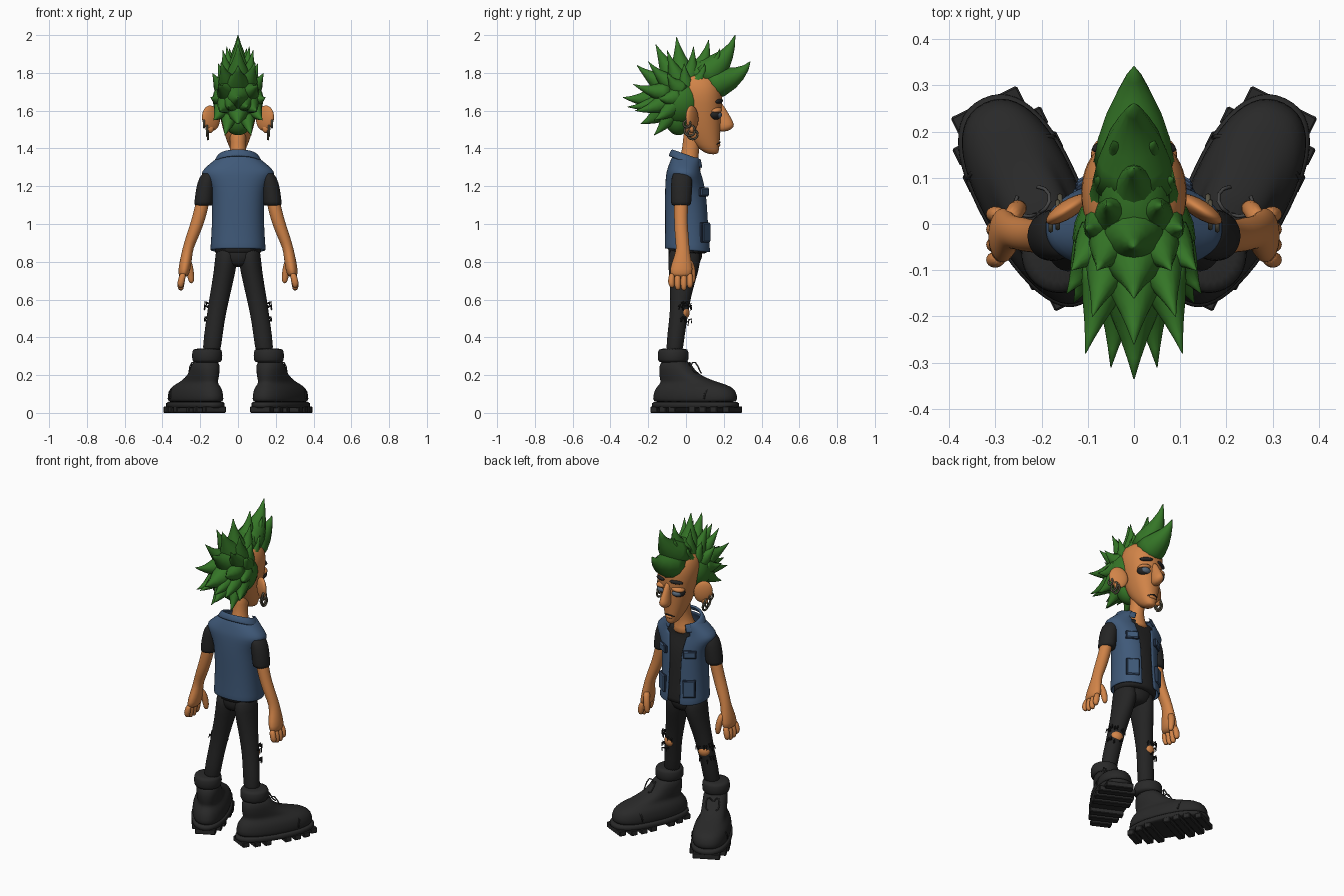
import bpy, bmesh, math, random
from mathutils import Vector, Matrix

if "Cube" in bpy.data.objects:
    bpy.data.objects.remove(bpy.data.objects["Cube"], do_unlink=True)
random.seed(4)


def material(name, r, g, b):
    m = bpy.data.materials.new(name)
    m.use_nodes = True
    m.diffuse_color = (r, g, b, 1)
    m.node_tree.nodes["Principled BSDF"].inputs["Base Color"].default_value = (r, g, b, 1)
    return m


SKIN = material("orange skin", .64, .23, .065)
HAIR = material("green hair", .035, .18, .02)
DENIM = material("blue denim", .05, .1, .19)
SEAM = material("dark denim seam", .02, .035, .07)
BLACK = material("black cloth", .018, .018, .018)
LEATHER = material("black leather", .022, .022, .022)
LACE = material("grey lace", .06, .06, .06)
METAL = material("dull metal", .1, .09, .06)
EYE = material("grey eye", .1, .14, .19)


def finish(name, bm, mat, mirror=False, smooth=1, solid=0, bevel=0):
    bmesh.ops.recalc_face_normals(bm, faces=bm.faces)
    me = bpy.data.meshes.new(name)
    bm.to_mesh(me)
    bm.free()
    me.materials.append(mat)
    ob = bpy.data.objects.new(name, me)
    bpy.context.scene.collection.objects.link(ob)
    if mirror:
        ob.modifiers.new("mirror", "MIRROR").use_mirror_merge = False
    if solid:
        mod = ob.modifiers.new("thickness", "SOLIDIFY")
        mod.thickness, mod.offset = solid, -1
    if bevel:
        ob.modifiers.new("bevel", "BEVEL").width = bevel
    else:
        me.shade_smooth()
        if smooth:
            sub = ob.modifiers.new("smooth", "SUBSURF")
            sub.levels = sub.render_levels = smooth
    return ob


def loft(name, rings, mat, power=2, taper=0, tilt=0, frame=Matrix(), cut=None, segs=24, **kw):
    """Skin over level oval rings given as (x, y, z, half width, half depth)."""
    bm = bmesh.new()
    loops = []
    for cx, cy, z, rx, ry in rings:
        loop = []
        for i in range(segs):
            a = math.tau * (i + .5) / segs
            c, s = math.cos(a), math.sin(a)
            x = math.copysign(abs(c) ** (2 / power), c) * rx * (1 + taper * s)
            y = math.copysign(abs(s) ** (2 / power), s) * ry
            loop.append(bm.verts.new(frame @ Vector((cx + x, cy + y, z - tilt * y))))
        loops.append(loop)
    for low, high in zip(loops, loops[1:]):
        for i in range(segs):
            j = (i + 1) % segs
            bm.faces.new((low[i], low[j], high[j], high[i]))
    if cut:
        gone = [f for f in bm.faces if cut(f.calc_center_median())]
        bmesh.ops.delete(bm, geom=gone, context="FACES")
    else:
        bm.faces.new(loops[0])
        bm.faces.new(loops[-1])
    return finish(name, bm, mat, **kw)


def place(at, size, turn=(0, 0, 0)):
    rot = Matrix.Identity(4)
    for angle, axis in zip(turn, "XYZ"):
        rot = Matrix.Rotation(math.radians(angle), 4, axis) @ rot
    return Matrix.Translation(at) @ rot @ Matrix.Diagonal((*size, 1))


def ball(name, at, size, mat, turn=(0, 0, 0), mirror=True):
    bm = bmesh.new()
    bmesh.ops.create_uvsphere(bm, u_segments=24, v_segments=14, radius=1, matrix=place(at, size, turn))
    return finish(name, bm, mat, mirror, smooth=0)


def sweep(bm, pts, radii, ref=(1, 0, 0), segs=8):
    """Round tube along a path, added to a mesh in progress."""
    pts = [Vector(p) for p in pts]
    loops = []
    for k, p in enumerate(pts):
        d = pts[min(k + 1, len(pts) - 1)] - pts[max(k - 1, 0)]
        u = d.cross(Vector(ref)).normalized()
        v = d.cross(u).normalized()
        loops.append([bm.verts.new(p + radii[k] * (u * math.cos(t) + v * math.sin(t)))
                      for t in (math.tau * i / segs for i in range(segs))])
    for low, high in zip(loops, loops[1:]):
        for i in range(segs):
            bm.faces.new((low[i], low[i - 1], high[i - 1], high[i]))
    bm.faces.new(loops[0])
    bm.faces.new(loops[-1])


# Boots, built along the foot and then turned outwards
FOOT = Matrix.Translation((.15, -.095, 0)) @ Matrix.Rotation(math.radians(-26), 4, "Z")
loft("boot_uppers", [(0, .158, .05, .104, .24), (0, .158, .07, .107, .243), (0, .158, .115, .105, .236),
                     (0, .152, .142, .09, .21), (0, .13, .16, .072, .168), (0, .085, .185, .072, .13),
                     (0, .05, .22, .07, .098), (0, .035, .29, .07, .075)],
     LEATHER, power=2.3, taper=.12, frame=FOOT, mirror=True)
loft("boot_soles", [(0, .16, .025, .108, .245), (0, .16, .028, .113, .25), (0, .16, .055, .113, .25),
                    (0, .16, .06, .108, .245)], LEATHER, power=2.3, taper=.12, frame=FOOT, mirror=True)
loft("boot_cuffs", [(0, .03, .265, .07, .073), (0, .03, .275, .081, .083), (0, .03, .33, .081, .083),
                    (0, .03, .342, .07, .073)], LEATHER, frame=FOOT, mirror=True)
bm = bmesh.new()
for k in range(8):
    y = -.055 + k * .062
    if k != 3:
        half = (.108 + .02 * (y - .16) / .25) * (1 - abs((y - .16) / .26) ** 3) ** .5
        bmesh.ops.create_cube(bm, size=1, matrix=FOOT @ place((0, y, .017), (half * 2, .042, .034)))
finish("sole_treads", bm, LEATHER, mirror=True, bevel=.004)

# Laces crossing the instep, with loose bow ends
bm = bmesh.new()
for k in range(5):
    y, z = .225 - k * .032, .163 + k * .017
    for side in (-1, 1):
        sweep(bm, [FOOT @ Vector((side * x, y - dy, z + dz)) for x, dy, dz in
                   ((-.042, 0, -.006), (0, .012, .008), (.042, .025, .006))], [.0045] * 3, (0, 0, 1), 6)
for side in (-1, 1):
    sweep(bm, [FOOT @ Vector((side * .04 * math.sin(t), .13 + .03 * (1 - math.cos(t)), .24 + .03 * math.sin(2 * t)))
               for t in (0, .5, 1, 1.5, 2, 2.5)], [.004] * 6, (0, 0, 1), 6)
finish("laces", bm, LACE, mirror=True, smooth=0)
bm = bmesh.new()
arch = [math.pi * i / 12 for i in range(13)]
sweep(bm, [FOOT @ Vector((.104 * math.cos(t), .262 + .02 * math.sin(t), .075 + .077 * math.sin(t) ** .7))
           for t in arch], [.005] * 13, (0, 1, 0), 6)
finish("toe_cap_seams", bm, LEATHER, mirror=True, smooth=0)

# Trousers with torn knees
loft("trouser_legs", [(.06, -.01, .89, .058, .08), (.062, -.008, .8, .06, .09), (.08, -.018, .7, .056, .068),
                      (.1, -.03, .6, .053, .053), (.115, -.037, .52, .05, .049), (.13, -.053, .42, .049, .046),
                      (.145, -.065, .28, .05, .046)], BLACK, mirror=True)
loft("hips", [(0, -.005, .77, .06, .07), (0, -.005, .81, .112, .09), (0, 0, .92, .125, .1)], BLACK)
ball("knees", (.122, -.008, .53), (.036, .026, .034), SKIN, (0, 0, -20))
bm = bmesh.new()
for k in range(14):
    t, z = random.uniform(-.5, 2.2), random.choice((.49, .57)) + random.uniform(-.015, .015)
    out = Vector((math.cos(t), math.sin(t), 0))
    root = Vector((.115, -.036, z)) + out * .047
    sweep(bm, [root, root + out * .014 + Vector((0, .006, .008)), root + out * .018 - Vector((0, 0, .016))],
          [.005, .004, .002], (.3, .2, 1), 5)
finish("frayed_threads", bm, BLACK, mirror=True, smooth=0)

# Shirt, vest and collar
body = [(0, .01, .86, .147, .124), (0, .01, .875, .146, .122), (0, .006, 1, .137, .116), (0, .002, 1.12, .138, .114),
        (0, -.002, 1.2, .152, .108), (0, -.008, 1.255, .194, .098), (0, -.008, 1.28, .192, .092),
        (0, -.004, 1.31, .16, .086), (0, .004, 1.34, .122, .082), (0, .01, 1.36, .098, .076)]
loft("shirt", [(x, y, z - .02, rx - .02, ry - .016) for x, y, z, rx, ry in body[:-1]], BLACK, power=2.3)
loft("vest", body, DENIM, power=2.3, tilt=.08, segs=40, solid=.012,
     cut=lambda c: c.y > .03 and abs(c.x) < .036 + max(0, c.z - 1.15) * .22)
loft("collar", [(0, .005, 1.325, .13, .098), (0, .005, 1.35, .117, .09), (0, .008, 1.372, .1, .082),
                (0, .01, 1.36, .088, .072)], DENIM, tilt=.35, segs=32, solid=.01,
     cut=lambda c: c.y > .03 and abs(c.x) < .05)
for name, z, y, high, mat, grow in (("hip_pocket_seams", .955, .1, .1, SEAM, .008), ("hip_pockets", .955, .104, .1, DENIM, 0),
                                    ("chest_flap_seams", 1.17, .093, .04, SEAM, .008),
                                    ("chest_flaps", 1.17, .097, .04, DENIM, 0)):
    bm = bmesh.new()
    bmesh.ops.create_cube(bm, size=1, matrix=place((.092, y, z), (.07 + grow, .018, high + grow), (0, 0, -33)))
    finish(name, bm, mat, mirror=True, bevel=.004)

# Arms, sleeves and hands
loft("sleeves", [(.14, -.02, 1.285, .03, .04), (.162, -.022, 1.25, .046, .056), (.175, -.024, 1.18, .049, .057),
                 (.182, -.026, 1.11, .05, .054), (.184, -.026, 1.095, .048, .052)], BLACK, mirror=True)
loft("arms", [(.178, -.025, 1.17, .036, .04), (.194, -.027, 1.08, .036, .037), (.217, -.027, 1, .036, .035),
              (.243, -.022, .93, .034, .037), (.266, -.016, .87, .028, .034), (.274, -.02, .82, .031, .046),
              (.284, -.025, .76, .033, .062), (.29, -.027, .715, .026, .058)], SKIN, mirror=True)
for k, name in enumerate(("little_fingers", "ring_fingers", "middle_fingers", "index_fingers")):
    y = -.073 + k * .031
    low = .642 + .012 * abs(k - 1.6)
    loft(name, [(.29, y, .745, .017, .016), (.3, y * 1.08, .7, .02, .018), (.304, y * 1.05, low + .018, .018, .017),
                (.302, y, low, .01, .01)], SKIN, segs=12, mirror=True)
loft("thumbs", [(.268, .01, .82, .018, .02), (.256, .03, .77, .021, .022), (.248, .036, .71, .019, .018),
                (.247, .034, .685, .01, .01)], SKIN, segs=12, mirror=True)

# Neck and head
loft("neck", [(0, .01, 1.26, .085, .08), (0, .01, 1.31, .065, .062), (0, .018, 1.36, .043, .046),
              (0, .03, 1.43, .04, .045), (0, .045, 1.52, .05, .06)], SKIN)
loft("head", [(0, .145, 1.368, .022, .026), (0, .125, 1.39, .04, .05), (0, .095, 1.45, .064, .085),
              (0, .078, 1.52, .086, .107), (0, .073, 1.6, .104, .115), (0, .066, 1.68, .119, .128),
              (0, .06, 1.75, .11, .128), (0, .055, 1.81, .07, .09)], SKIN, power=2.2)
loft("nose", [(0, .172, 1.645, .016, .02), (0, .188, 1.59, .02, .034), (0, .206, 1.54, .027, .046),
              (0, .212, 1.515, .032, .047), (0, .195, 1.488, .018, .026)], SKIN, segs=16)
ball("ears", (.143, .032, 1.56), (.054, .02, .068), SKIN, (0, 12, -32))
ball("ear_lobes", (.15, .03, 1.505), (.022, .016, .024), SKIN)
ball("eye_sockets", (.053, .152, 1.58), (.041, .034, .029), BLACK, (0, 0, -20))
ball("eyeballs", (.053, .161, 1.578), (.033, .03, .021), EYE, (0, 0, -20))
ball("eyelids", (.053, .156, 1.602), (.041, .035, .018), SKIN, (0, 8, -20))
ball("eyebrows", (.055, .176, 1.65), (.04, .013, .012), BLACK, (0, 6, -25))
ball("lower_lip", (0, .168, 1.418), (.028, .014, .011), SKIN, mirror=False)
bm = bmesh.new()
sweep(bm, [(x, .18 - 14 * x * x, 1.433 - 9 * x * x) for x in (-.036, -.02, 0, .02, .036)],
      [.002, .004, .004, .004, .002], (0, 0, 1), 6)
finish("mouth", bm, BLACK, smooth=0)
bm = bmesh.new()
for x, y, z, r in ((.165, .02, 1.495, .028), (.16, .035, 1.475, .026), (.18, .005, 1.53, .018)):
    sweep(bm, [(x, y + r * math.cos(t), z + r * math.sin(t)) for t in (math.tau * i / 20 for i in range(21))],
          [.006] * 21, (1, 0, 0), 6)
finish("earrings", bm, METAL, mirror=True, smooth=0)

# Spiky crest: rounded masses under tapering, upswept spikes
ball("hair_back", (0, -.03, 1.655), (.133, .13, .14), HAIR, mirror=False)
ball("hair_top", (0, .07, 1.795), (.078, .15, .075), HAIR, (6, 0, 0), mirror=False)
ball("hair_nape", (0, -.04, 1.57), (.085, .075, .1), HAIR, mirror=False)


def spikes(name, tips, thick, mirror):
    bm = bmesh.new()
    for tip in map(Vector, tips):
        base = Vector((tip.x * .55, tip.y * .35, 1.68 + (tip.z - 1.68) * .32))
        bend = (base + tip) / 2 + Vector((0, .2 * max(tip.y, 0), -.025))
        path = [base.lerp(bend, t).lerp(bend.lerp(tip, t), t) for t in (0, .2, .4, .6, .8, 1)]
        sweep(bm, path, [thick * s for s in (1.1, .95, .72, .45, .22, .02)], segs=12)
    finish(name, bm, HAIR, mirror, smooth=0)


spikes("crest_front_spikes", [(0, .34, 1.86), (0, .26, 2)], .082, False)
spikes("crest_spikes", [(0, .12, 1.975), (0, -.05, 1.99), (0, -.16, 1.95), (0, -.26, 1.84), (0, -.335, 1.67),
                        (0, -.24, 1.53)], .066, False)
spikes("side_spikes", [(.045, .18, 1.93), (.06, .04, 1.94), (.08, -.1, 1.92), (.09, -.2, 1.86), (.105, -.28, 1.74),
                       (.1, -.27, 1.6), (.07, -.17, 1.47), (.13, -.17, 1.55), (.135, -.1, 1.8), (.145, -.15, 1.67),
                       (.105, -.01, 1.85), (.085, .1, 1.85), (.05, -.31, 1.62)], .05, True)
